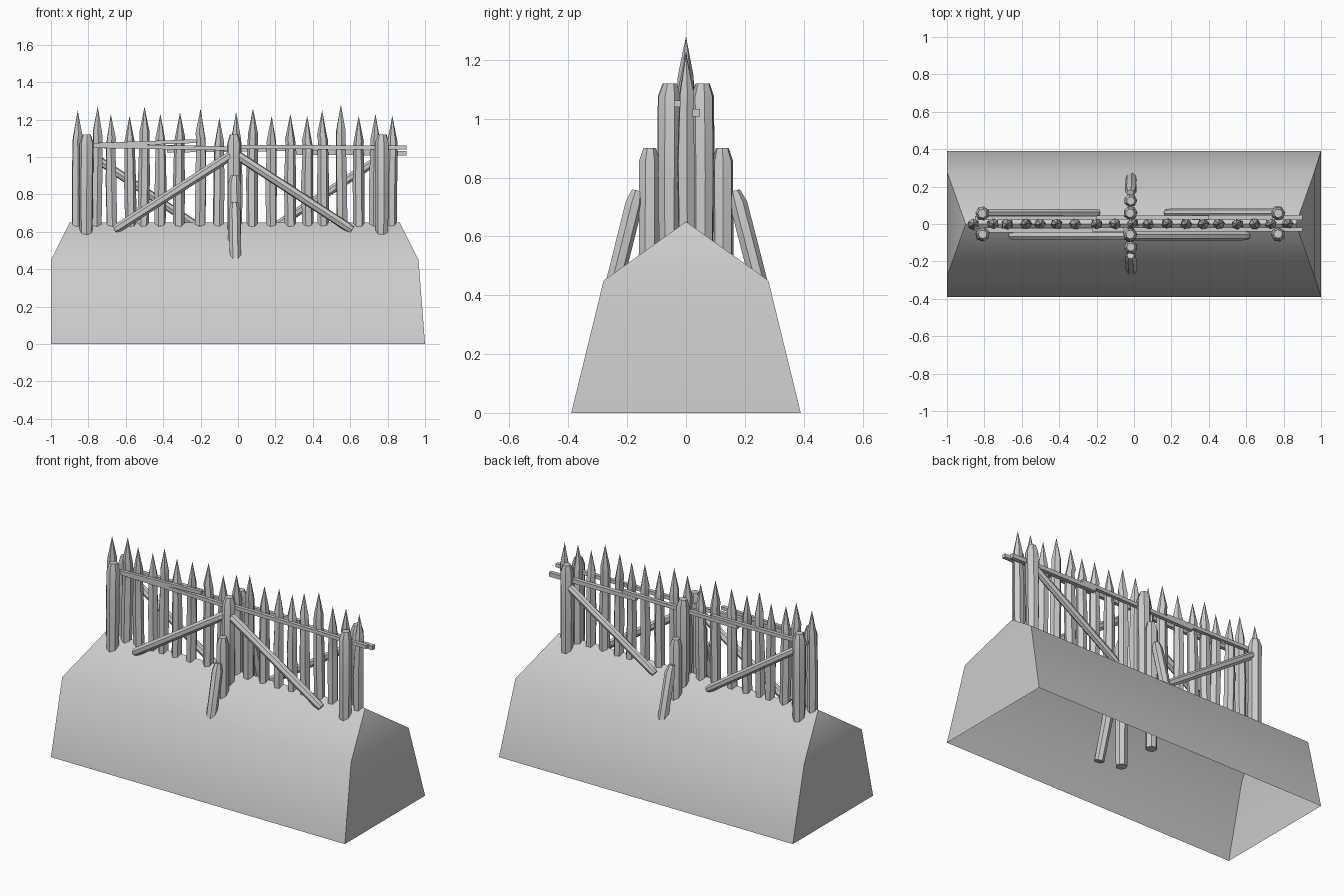
import bpy, bmesh, math, random
from mathutils import Vector

if "Cube" in bpy.data.objects:
    bpy.data.objects.remove(bpy.data.objects["Cube"])

random.seed(4)


def finish(name, bm, angle=35):
    bmesh.ops.recalc_face_normals(bm, faces=bm.faces)
    me = bpy.data.meshes.new(name)
    bm.to_mesh(me)
    bm.free()
    ob = bpy.data.objects.new(name, me)
    bpy.context.collection.objects.link(ob)
    bpy.ops.object.select_all(action='DESELECT')
    ob.select_set(True)
    bpy.context.view_layer.objects.active = ob
    bpy.ops.object.shade_smooth_by_angle(angle=math.radians(angle))
    return ob


def lathe(name, p, q, rings, sides, jitter=0.0, spin=0.0):
    """Log along p->q; rings are (distance from p, radius); radius 0 makes a tip."""
    p, q = Vector(p), Vector(q)
    rot = (q - p).to_track_quat('Z', 'Y')
    bm = bmesh.new()
    loops = []
    for d, r in rings:
        shift = Vector((random.uniform(-jitter, jitter), random.uniform(-jitter, jitter), 0))
        if r == 0:
            loops.append([bm.verts.new(p + rot @ Vector((0, 0, d)))])
            continue
        loops.append([bm.verts.new(p + rot @ (Vector((
            r * math.cos(spin + math.tau * i / sides),
            r * math.sin(spin + math.tau * i / sides), d)) + shift)) for i in range(sides)])
    for a, b in zip(loops, loops[1:]):
        for i in range(sides):
            j = (i + 1) % sides
            bm.faces.new((a[i], a[j], b[0]) if len(b) == 1 else (a[i], a[j], b[j], b[i]))
    bm.faces.new(loops[0][::-1])
    if len(loops[-1]) > 1:
        bm.faces.new(loops[-1])
    return finish(name, bm)


def post(name, p, q, r):
    """Thick post with a rough-hewn chamfered top."""
    n = (Vector(q) - Vector(p)).length
    return lathe(name, p, q, [(0, r * .9), (n * .5, r), (n - .045, r), (n, r * .62)],
                 7, .002, random.random() * 6)


def brace(name, p, q, r):
    n = (Vector(q) - Vector(p)).length
    return lathe(name, p, q, [(0, r * .8), (.03, r), (n - .03, r), (n, r * .8)], 7)


def rail(name, p, q, s=.0155):
    n = (Vector(q) - Vector(p)).length
    return lathe(name, p, q, [(0, s), (n, s)], 4, 0, math.pi / 4)


# earth mound: open-bottomed shell with a ridge
bm = bmesh.new()
profile = [(-.39, 0), (-.28, .45), (0, .65), (.28, .45), (.39, 0)]
ends = [{0: -1, .45: -1, .65: -.9}, {0: 1, .45: .965, .65: .865}]
a, b = [[bm.verts.new((e[z], y, z)) for y, z in profile] for e in ends]
for i in range(4):
    bm.faces.new((a[i], b[i], b[i + 1], a[i + 1]))
for loop in (a, b):
    bm.faces.new((loop[0], loop[1], loop[3], loop[4]))
    bm.faces.new(loop[1:4])
finish("earth_mound", bm, 60)

# row of sharpened stakes: x, tip height
stakes = [(-.857, 1.25), (-.75, 1.27), (-.68, 1.23), (-.58, 1.22), (-.5, 1.27), (-.415, 1.23),
          (-.31, 1.24), (-.2, 1.26), (-.1, 1.21), (-.01, 1.24), (.08, 1.26), (.18, 1.22),
          (.28, 1.23), (.37, 1.22), (.45, 1.25), (.55, 1.28), (.645, 1.22), (.735, 1.23), (.825, 1.22)]
for x, top in stakes:
    n = top - .56
    lean = random.uniform(-.008, .008)
    lathe("stake", (x + lean, 0, .56), (x, 0, top),
          [(0, .03), (n * .45, .032), (n - .16, .027), (n - .135, .027), (n, 0)],
          6, .003, random.random())

# end posts and stepped centre buttress, on both faces
for s in (-1, 1):
    post("end_post_left", (-.81, s * .06, .5), (-.81, s * .055, 1.12), .038)
    post("end_post_right", (.77, s * .06, .5), (.77, s * .055, 1.12), .038)
    post("centre_post", (-.02, s * .06, .45), (-.02, s * .057, 1.12), .038)
    post("buttress_post", (-.017, s * .125, .11), (-.017, s * .125, .9), .036)
    post("buttress_strut", (-.01, s * .305, .22), (-.02, s * .165, .755), .031)

# diagonal braces
brace("front_brace_left", (-.66, -.062, .61), (-.02, -.062, 1.02), .025)
brace("front_brace_right", (.61, -.062, .61), (-.02, -.062, 1.02), .025)
brace("back_brace_left", (-.19, .06, .61), (-.8, .06, 1.02), .023)
brace("back_brace_right", (.17, .06, .61), (.77, .06, 1.0), .023)

# horizontal rails
rail("front_rail_left", (-.8, -.03, 1.06), (0, -.03, 1.045))
rail("front_rail_right", (-.06, -.03, 1.055), (.9, -.03, 1.05))
rail("front_rail_lap", (-.78, -.035, 1.065), (-.22, -.035, 1.085), .014)
rail("back_rail_left", (-.85, .033, 1.06), (-.2, .033, 1.05))
rail("back_rail_middle", (-.38, .035, 1.035), (.4, .035, 1.045))
rail("back_rail_right", (.31, .035, 1.025), (.9, .035, 1.02), .018)
